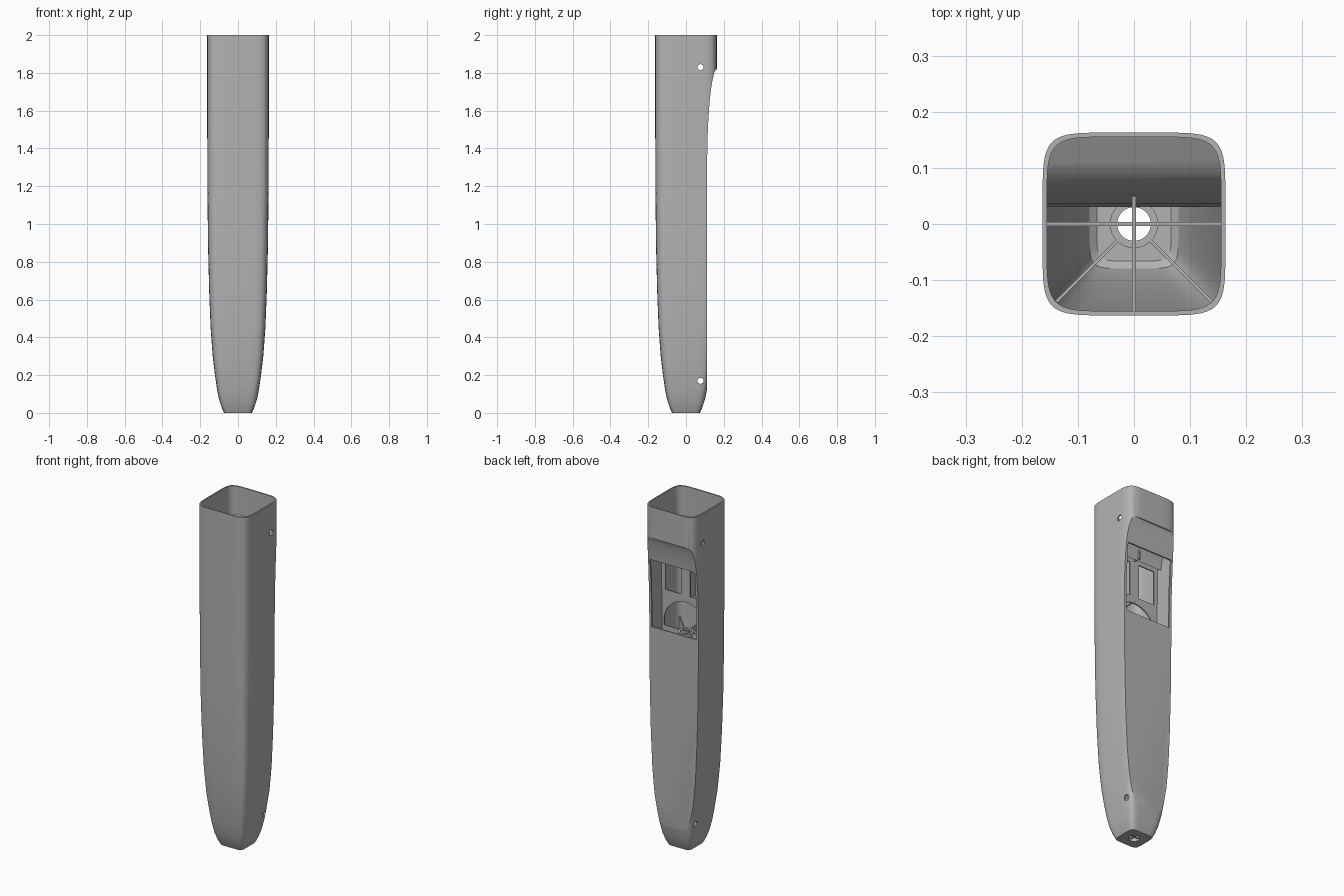
import bpy, bmesh, math
from mathutils import Matrix, Vector

cube = bpy.data.objects.get("Cube")
if cube:
    bpy.data.objects.remove(cube, do_unlink=True)

grey = bpy.data.materials.new("casing grey")
grey.use_nodes = True
COLOUR = (0.45, 0.45, 0.45, 1)
grey.diffuse_color = COLOUR
grey.node_tree.nodes["Principled BSDF"].inputs["Base Color"].default_value = COLOUR

# Half width of the casing by height, and the depth curve of the back recess
BODY = [(0, .074), (.03, .087), (.07, .1), (.13, .112), (.2, .122), (.3, .134),
        (.45, .145), (.65, .153), (.9, .159), (1.2, .162), (1.5, .163), (2, .163)]
RECESS = [(.112, -1), (.112, 1.34), (.114, 1.45), (.117, 1.53), (.122, 1.61),
          (.127, 1.67), (.133, 1.72), (.141, 1.765), (.149, 1.8), (.157, 1.817), (.4, 1.822)]
SHELF = [(.16, 1.838), (.105, 1.81), (.085, 1.795), (.065, 1.77), (.048, 1.735), (.036, 1.7), (.03, 1.66)]
WALL = .008


def finish(name, bm):
    bmesh.ops.recalc_face_normals(bm, faces=bm.faces)
    mesh = bpy.data.meshes.new(name)
    bm.to_mesh(mesh)
    bm.free()
    obj = bpy.data.objects.new(name, mesh)
    bpy.context.collection.objects.link(obj)
    mesh.materials.append(grey)
    return obj


def box(name, low, high, turn=0):
    bm = bmesh.new()
    low, high = Vector(low), Vector(high)
    bmesh.ops.create_cube(bm, size=1, matrix=Matrix.Rotation(turn, 4, "Z")
                          @ Matrix.Translation((low + high) / 2)
                          @ Matrix.Diagonal((high - low).to_4d()))
    return finish(name, bm)


def cylinder(name, radius, depth, centre, axis="Z", sides=32):
    bm = bmesh.new()
    turn = {"X": Matrix.Rotation(math.pi / 2, 4, "Y"),
            "Y": Matrix.Rotation(math.pi / 2, 4, "X"), "Z": Matrix()}[axis]
    bmesh.ops.create_cone(bm, cap_ends=True, segments=sides, radius1=radius, radius2=radius,
                          depth=depth, matrix=Matrix.Translation(centre) @ turn)
    return finish(name, bm)


def prism(name, points, half):
    """Extrude a side outline of (y, z) points across x."""
    bm = bmesh.new()
    ends = [[bm.verts.new((s * half, y, z)) for y, z in points] for s in (-1, 1)]
    for end in ends:
        bm.faces.new(end)
    for i in range(len(points)):
        j = (i + 1) % len(points)
        bm.faces.new((ends[0][i], ends[0][j], ends[1][j], ends[1][i]))
    return finish(name, bm)


def combine(target, tools, operation="DIFFERENCE"):
    """Apply booleans and remove the tools."""
    for tool in tools:
        tool.hide_render = True
        mod = target.modifiers.new("cut", "BOOLEAN")
        mod.operation, mod.solver, mod.object = operation, "EXACT", tool
        bpy.context.view_layer.update()
        graph = bpy.context.evaluated_depsgraph_get()
        mesh = bpy.data.meshes.new_from_object(target.evaluated_get(graph))
        target.modifiers.clear()
        target.data = mesh
        bpy.data.objects.remove(tool, do_unlink=True)
    return target


def body_solid(name, inset, floor, top):
    """Rounded-square loft, shrunk by inset and cut flat at the back."""
    levels = [(floor if z == 0 else z, w - inset) for z, w in BODY if z == 0 or z > floor]
    levels[-1] = (top, levels[-1][1])
    bm = bmesh.new()
    rings = []
    for z, w in levels:
        ring = []
        for i in range(72):
            a = math.tau * (i + .5) / 72
            c, s = math.cos(a), math.sin(a)
            ring.append(bm.verts.new((math.copysign(abs(c) ** .32, c) * w,
                                      math.copysign(abs(s) ** .32, s) * w, z)))
        rings.append(ring)
    for a, b in zip(rings, rings[1:]):
        for i in range(72):
            j = (i + 1) % 72
            bm.faces.new((a[i], a[j], b[j], b[i]))
    bm.faces.new(rings[0])
    bm.faces.new(rings[-1])
    solid = finish(name, bm)
    outline = [(y - inset, z + inset) for y, z in RECESS] + [(.4, -1)]
    return combine(solid, [prism("recess_cutter", outline, .5)])


# Hollow casing with back window, screw holes and cable hole
casing = body_solid("casing", 0, 0, 2)
combine(casing, [
    body_solid("cavity", WALL, .02, 2.2),
    box("window_cutter", (-.145, .06, 1.27), (.145, .3, 1.67)),
    cylinder("lower_screw_cutter", .016, 1, (0, .077, .17), "X", 24),
    cylinder("upper_screw_cutter", .016, 1, (0, .077, 1.83), "X", 24),
    cylinder("cable_hole_cutter", .03, .2, (0, 0, 0)),
])


def fit(part):
    """Trim an inner part so it sinks only halfway into the wall."""
    return combine(part, [body_solid("trim", WALL / 2, .01, 1.99)], "INTERSECT")


# Centre tube over the cable hole
tube = cylinder("centre_tube", .043, 1.23, (0, 0, .625))
combine(tube, [cylinder("tube_bore", .03, 2, (0, 0, .6))])

# Cross wall with a pair of openings above an arch
cross_wall = box("cross_wall", (-.3, -.0035, 0), (.3, .0035, 1.72))
combine(cross_wall, [
    box("left_opening", (.03, -.1, 1.45), (.132, .1, 1.65)),
    box("right_opening", (-.132, -.1, 1.45), (-.03, .1, 1.65)),
    combine(cylinder("arch", .14, .2, (0, 0, 1.27), "Y", 48),
            [box("arch_base", (-.3, -.3, 1), (.3, .3, 1.24))]),
])

# Front rib, its short back return, and the diagonal corner ribs
front_rib = box("front_rib", (-.0035, -.3, 0), (.0035, 0, 1.24))
upper_rib = box("upper_rib", (-.0035, -.3, 1.42), (.0035, .05, 1.75))
combine(upper_rib, [box("rib_notch", (-.1, .006, 1), (.1, .2, 1.66))])
back_rib = box("back_rib", (-.0035, 0, 0), (.0035, .05, 1.23))
corner_ribs = [box(side + "_corner_rib", (.042, -.003, 0), (.3, .003, 1.24), math.radians(a))
               for side, a in (("left", -45), ("right", -135))]

# Curved shelf above the window
under = [(y + .003, z - .009) for y, z in reversed(SHELF)]
shelf = prism("curved_shelf", SHELF + under, .3)

parts = [cross_wall, front_rib, upper_rib, back_rib, shelf] + corner_ribs
for part in parts:
    fit(part)

# Smooth curved surfaces, keep edges crisp
bpy.ops.object.select_all(action="DESELECT")
for obj in parts + [casing, tube]:
    obj.select_set(True)
bpy.context.view_layer.objects.active = casing
bpy.ops.object.shade_smooth_by_angle(angle=math.radians(30))
